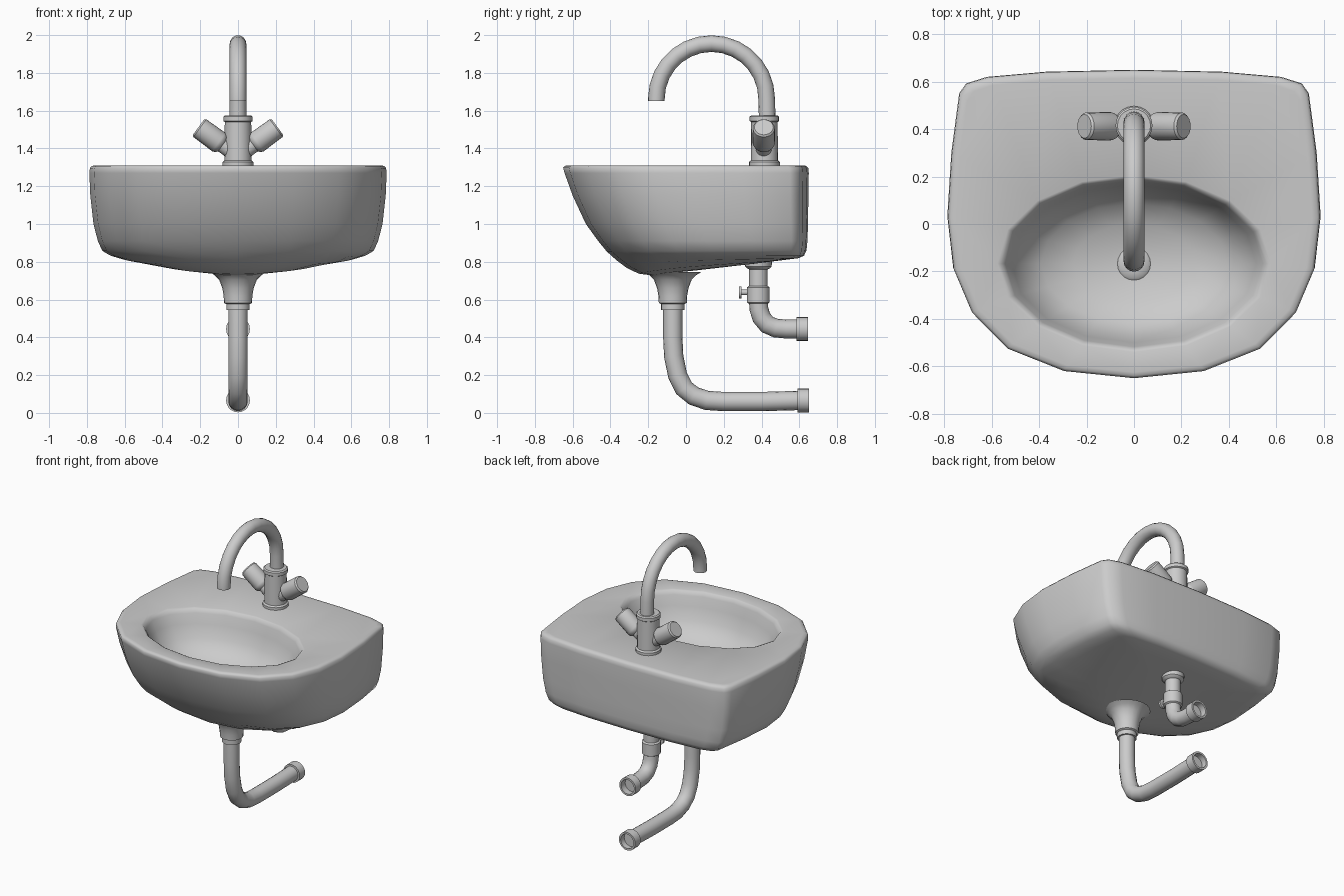
import bpy, bmesh, math
from mathutils import Vector

if "Cube" in bpy.data.objects:
    bpy.data.objects.remove(bpy.data.objects["Cube"])


def finish(name, bm, angle=40):
    bmesh.ops.recalc_face_normals(bm, faces=bm.faces[:])
    me = bpy.data.meshes.new(name)
    bm.to_mesh(me)
    bm.free()
    ob = bpy.data.objects.new(name, me)
    bpy.context.collection.objects.link(ob)
    bpy.ops.object.select_all(action='DESELECT')
    ob.select_set(True)
    bpy.context.view_layer.objects.active = ob
    bpy.ops.object.shade_smooth_by_angle(angle=math.radians(angle))
    return ob


def skin(bm, rings):
    """Join consecutive closed rings of points with quads."""
    loops = [[bm.verts.new(p) for p in r] for r in rings]
    for a, b in zip(loops, loops[1:]):
        n = len(a)
        for i in range(n):
            j = (i + 1) % n
            bm.faces.new((a[i], a[j], b[j], b[i]))
    return loops


def fan(bm, loop, p):
    c = bm.verts.new(p)
    for i in range(len(loop)):
        bm.faces.new((loop[i], loop[(i + 1) % len(loop)], c))


def lathe(name, profile, origin, axis=(0, 0, 1), sides=20):
    """Revolve (radius, distance) pairs around an axis."""
    q = Vector((0, 0, 1)).rotation_difference(Vector(axis).normalized())
    o = Vector(origin)
    rings = []
    for r, d in profile:
        rings.append([o + q @ Vector((r * math.cos(t), r * math.sin(t), d))
                      for t in (2 * math.pi * i / sides for i in range(sides))])
    bm = bmesh.new()
    loops = skin(bm, rings)
    bm.faces.new(loops[0])
    bm.faces.new(loops[-1])
    return finish(name, bm, 35)


def tube(name, path, radius, sides=16):
    """Sweep a circle along a path in the x = 0 plane, given as (y, z)."""
    pts = [Vector((0, y, z)) for y, z in path]
    rings = []
    for i, p in enumerate(pts):
        t = (pts[min(i + 1, len(pts) - 1)] - pts[max(i - 1, 0)]).normalized()
        n = t.cross(Vector((1, 0, 0)))
        rings.append([p + radius * (math.cos(a) * Vector((1, 0, 0)) + math.sin(a) * n)
                      for a in (2 * math.pi * k / sides for k in range(sides))])
    bm = bmesh.new()
    loops = skin(bm, rings)
    bm.faces.new(loops[0])
    bm.faces.new(loops[-1])
    return finish(name, bm)


# Basin: plan outline, mirrored in x, shrunk towards the underside
half = [(0, -.65), (.295, -.62), (.535, -.525), (.685, -.373), (.762, -.19), (.787, .03),
        (.77, .3), (.737, .55), (.708, .592), (.62, .62), (.37, .642), (0, .65)]
outline = half + [(-x, y) for x, y in half[-2:0:-1]]


def basin_ring(z_front, z_back, y_front, y_back, width, lift=0):
    ring = []
    for x, y in outline:
        t = (y + .65) / 1.3
        px = x * width / .787
        z = z_front + (z_back - z_front) * t + lift * px * px * (1 - t)
        ring.append((px, y_front + (y_back - y_front) * t, z))
    return ring


bm = bmesh.new()
outer = skin(bm, [basin_ring(*r) for r in (
    (1.31, 1.31, -.625, .615, .75),
    (1.308, 1.308, -.64, .636, .773),
    (1.298, 1.295, -.65, .648, .784),
    (1.27, 1.27, -.643, .65, .787),
    (1.15, 1.15, -.60, .648, .782),
    (1.0, 1.0, -.53, .646, .765),
    (.91, .91, -.465, .643, .742),
    (.855, .86, -.42, .638, .718),
    (.81, .832, -.37, .625, .675, .05),
    (.768, .819, -.315, .595, .60, .09),
    (.737, .807, -.25, .50, .40, .11),
    (.729, .792, -.19, .38, .20, .1))])
fan(bm, outer[-1], (0, .06, .755))

# Bowl: shrinking 16-sided ellipses
bowl = skin(bm, [[(.56 * s * math.cos(a), -.167 + .362 * s * math.sin(a), z)
                  for a in (2 * math.pi * i / 16 for i in range(16))]
                 for s, z in ((1.03, 1.31), (1.0, 1.304), (.97, 1.28), (.92, 1.215),
                              (.84, 1.13), (.70, 1.06), (.46, 1.015), (.22, .995),
                              (.12, .99))])
fan(bm, bowl[-1], (0, -.167, .988))

# Flat deck between outline and bowl
edges = [bm.edges.get((lp[i], lp[(i + 1) % len(lp)]))
         for lp in (outer[0], bowl[0]) for i in range(len(lp))]
bmesh.ops.triangle_fill(bm, use_beauty=True, use_dissolve=False, edges=edges)
finish("basin", bm, 80)

# Drain plug in the bowl
lathe("drain_plug", [(.07, .975), (.07, .997), (.06, 1.005), (.03, 1.009)], (0, -.167, 0))

# Tap body, spout and the two handles
lathe("tap_body", [(.082, 1.30), (.082, 1.328), (.072, 1.337), (.07, 1.54), (.078, 1.545),
                   (.078, 1.568), (.07, 1.575), (.045, 1.575)], (0, .415, 0))
spout = [(.43, 1.56)] + [(.135 + .292 * math.cos(a), 1.663 + .292 * math.sin(a))
                        for a in (math.pi * i / 14 for i in range(15))] + [(-.157, 1.65)]
tube("spout", spout, .044)
for side, label in ((-1, "left"), (1, "right")):
    lathe(label + "_handle", [(.042, .0), (.042, .10), (.055, .11), (.06, .125),
                              (.058, .25), (.05, .259), (.03, .259)],
          (0, .412, 1.36), (side * .81, 0, .59))

# Drain: flared outlet, bent waste pipe, open wall collar
lathe("drain_outlet", [(.15, .745), (.125, .73), (.10, .705), (.083, .66), (.076, .62),
                       (.074, .582), (.062, .576), (.062, .545), (.05, .545)],
      (0, -.07, 0))
tube("waste_pipe", [(-.07, .56), (-.07, .4), (-.065, .3), (-.045, .2), (-.01, .13), (.04, .09),
                    (.11, .066), (.2, .06), (.4, .06), (.61, .066)], .051)
collar = [(.05, 0), (.063, 0), (.063, .06), (.05, .06), (.05, .015)]
lathe("waste_wall_collar", collar, (0, .59, .066), (0, 1, 0))

# Supply: flange and valve, bent pipe, open wall collar
lathe("supply_valve", [(.075, .82), (.07, .775), (.06, .765), (.049, .76), (.049, .672),
                       (.06, .665), (.06, .585), (.05, .578)], (0, .383, 0))
tube("supply_pipe", [(.383, .6), (.386, .55), (.4, .505), (.43, .468), (.475, .449),
                     (.53, .444), (.60, .444)], .05)
lathe("supply_wall_collar", collar, (0, .585, .444), (0, 1, 0))
lathe("valve_knob", [(.015, 0), (.015, .055), (.032, .055), (.032, .07)],
      (0, .35, .638), (0, -1, 0), 12)
